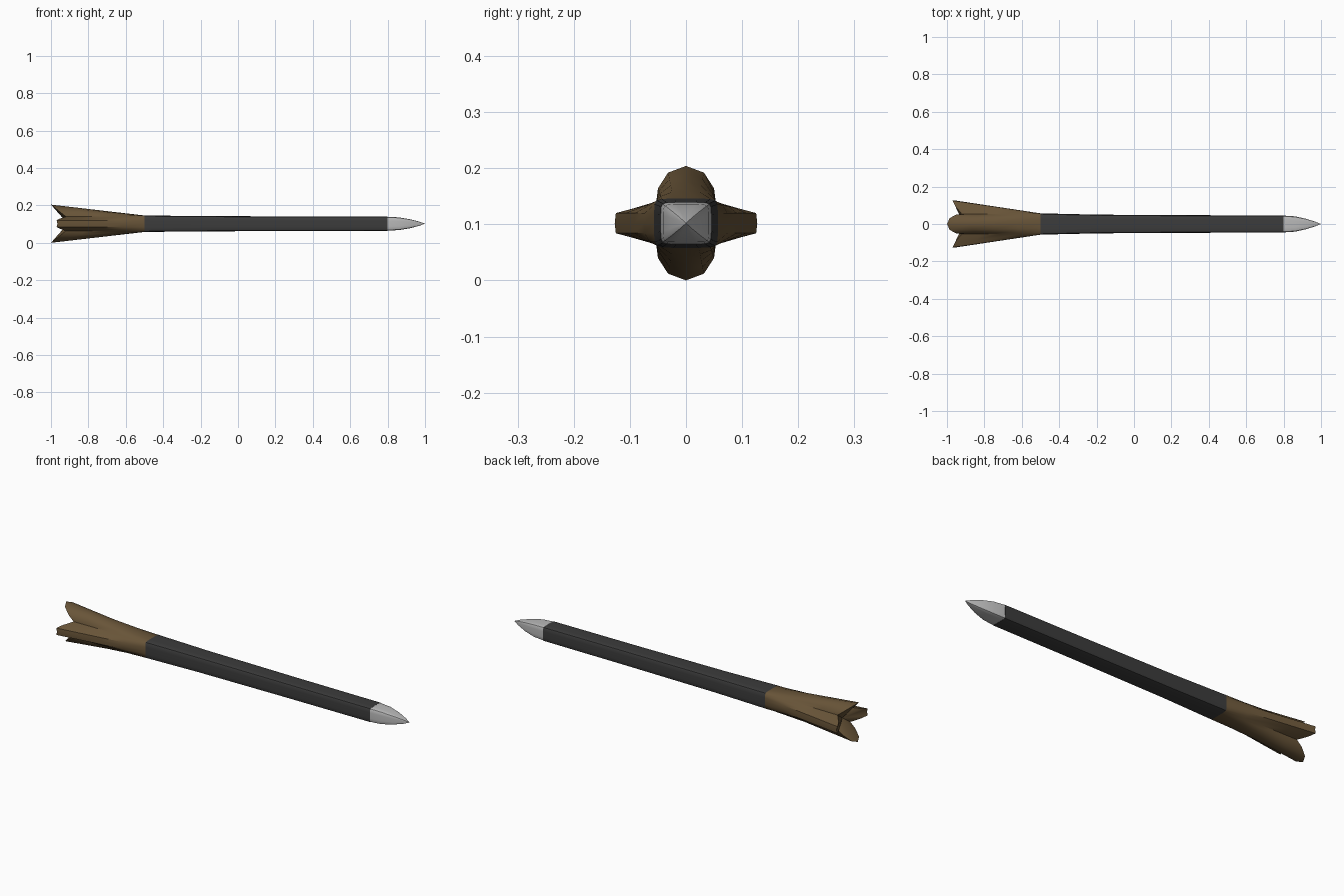
import bpy, bmesh
from mathutils import Vector

if "Cube" in bpy.data.objects:
    bpy.data.objects.remove(bpy.data.objects["Cube"])

ZC = 0.102  # height of the central axis


def full_ring(quad):
    """Mirror 7 points of one quadrant (side -> top) into a closed 24-point ring."""
    pts = []
    for sy, sz, flip in ((1, 1, 0), (-1, 1, 1), (-1, -1, 0), (1, -1, 1)):
        part = quad[:0:-1] if flip else quad[:-1]
        pts += [Vector((x, y * sy, ZC + z * sz)) for x, y, z in part]
    return pts


def section(x, hy, hz):
    """Soft-cornered rectangular section."""
    shape = ((1, 0), (1, .4), (.98, .77), (.92, .92), (.77, .98), (.4, 1), (0, 1))
    return full_ring([(x, hy * a, hz * b) for a, b in shape])


def loft(name, rings, color, start, end):
    """Skin rings and close each end with a fan to a point on the axis."""
    bm = bmesh.new()
    loops = [[bm.verts.new(p) for p in ring] for ring in rings]
    n = len(loops[0])
    for a, b in zip(loops, loops[1:]):
        for i in range(n):
            j = (i + 1) % n
            bm.faces.new((a[i], a[j], b[j], b[i]))
    for loop, x in ((loops[0], start), (loops[-1], end)):
        c = bm.verts.new((x, 0, ZC))
        for i in range(n):
            bm.faces.new((loop[i], loop[(i + 1) % n], c))
    bmesh.ops.recalc_face_normals(bm, faces=bm.faces)
    mesh = bpy.data.meshes.new(name)
    bm.to_mesh(mesh)
    bm.free()
    obj = bpy.data.objects.new(name, mesh)
    bpy.context.collection.objects.link(obj)
    mat = bpy.data.materials.new(name + "_color")
    mat.diffuse_color = (*color, 1)
    mat.use_nodes = True
    mat.node_tree.nodes["Principled BSDF"].inputs["Base Color"].default_value = mat.diffuse_color
    mesh.materials.append(mat)
    bpy.ops.object.select_all(action='DESELECT')
    obj.select_set(True)
    bpy.context.view_layer.objects.active = obj
    bpy.ops.object.shade_smooth_by_angle(angle=0.6)
    return obj


# Shaft, swelling slightly toward the fletching
loft("shaft", [section(-.5, .057, .044), section(-.2, .05, .041),
               section(.3, .047, .039), section(.8, .046, .038)],
     (.045, .045, .045), -.5, .8)

# Bullet-shaped square point
loft("point", [section(.8, .045, .037), section(.86, .041, .034),
               section(.92, .028, .024), section(.97, .012, .011)],
     (.5, .5, .5), .8, 1.0)

# Four-lobed flared fletching with a hollowed rear
root = section(-.5, .057, .044)
tail = full_ring([(-.965, .127, 0), (-.97, .125, .018), (-.955, .095, .026),
                  (-.92, .053, .038), (-.95, .050, .062), (-.985, .032, .09),
                  (-1, 0, .102)])
rings = [[a.lerp(b, t / 4) for a, b in zip(root, tail)] for t in range(5)]
loft("fletching", rings, (.14, .09, .04), -.5, -.91)
